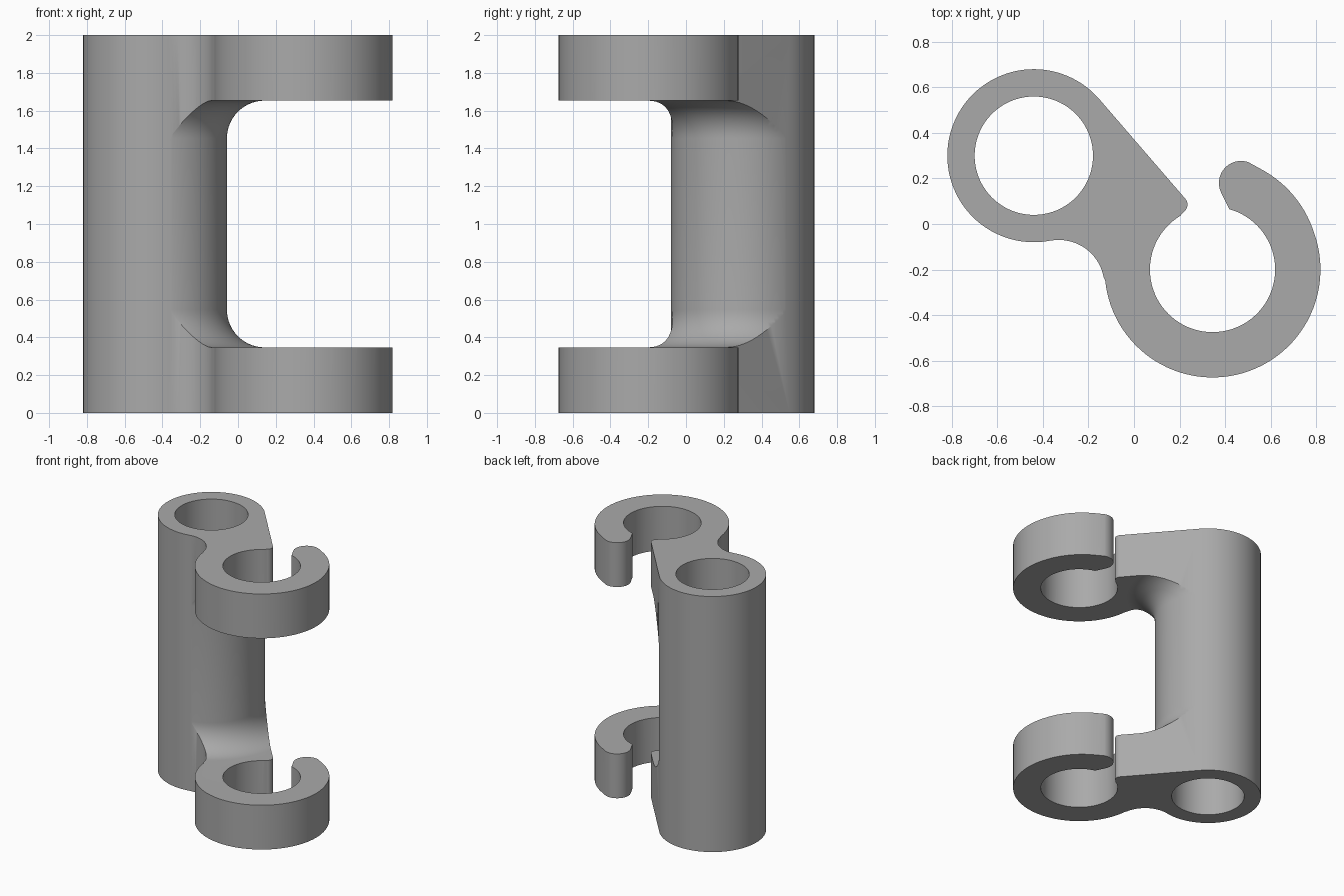
import bpy, bmesh
from math import cos, sin, radians

cube = bpy.data.objects.get("Cube")
if cube:
    bpy.data.objects.remove(cube, do_unlink=True)

HEIGHT, ARM = 2.0, 0.347          # total height, clip arm thickness
TUBE, TUBE_R, BORE_R = (-0.44, 0.30), 0.38, 0.26
CLIP, CLIP_R, SEAT_R = (0.345, -0.20), 0.474, 0.275
FILLET = 0.20

grey = bpy.data.materials.new("plain grey")
grey.use_nodes = True
colour = (0.40, 0.40, 0.40, 1)
grey.diffuse_color = colour
grey.node_tree.nodes["Principled BSDF"].inputs["Base Color"].default_value = colour


def arc(centre, r0, a0, a1, n, r1=None):
    """Points along an arc in degrees; the radius may ease from r0 to r1."""
    r1 = r0 if r1 is None else r1
    pts = []
    for i in range(n + 1):
        t = i / n
        a, r = radians(a0 + (a1 - a0) * t), r0 + (r1 - r0) * t
        pts.append((centre[0] + r * cos(a), centre[1] + r * sin(a)))
    return pts


def finish(name, bm):
    bmesh.ops.recalc_face_normals(bm, faces=bm.faces)
    mesh = bpy.data.meshes.new(name)
    bm.to_mesh(mesh)
    bm.free()
    obj = bpy.data.objects.new(name, mesh)
    bpy.context.collection.objects.link(obj)
    mesh.materials.append(grey)
    return obj


def prism(name, outline, z0, z1):
    bm = bmesh.new()
    face = bm.faces.new([bm.verts.new((x, y, z0)) for x, y in outline])
    top = bmesh.ops.extrude_face_region(bm, geom=[face])["geom"]
    verts = [v for v in top if isinstance(v, bmesh.types.BMVert)]
    bmesh.ops.translate(bm, verts=verts, vec=(0, 0, z1 - z0))
    return finish(name, bm)


def ring(name, centre, section, n):
    """Revolve a closed (radius, z) section around a vertical axis."""
    bm = bmesh.new()
    loops = []
    for i in range(n):
        a = radians(360 * i / n)
        loops.append([bm.verts.new((centre[0] + r * cos(a), centre[1] + r * sin(a), z))
                      for r, z in section])
    m = len(section)
    for i in range(n):
        p, q = loops[i], loops[(i + 1) % n]
        for j in range(m):
            k = (j + 1) % m
            bm.faces.new((p[j], q[j], q[k], p[k]))
    return finish(name, bm)


# Plan outline: tube, concave blend, open hook with rounded tip, small lip
outline = (arc(TUBE, TUBE_R, 40.8, 281, 64)
           + arc((-0.33, -0.27), FILLET, 101, 5.9, 20)[1:-1]
           + arc(CLIP, CLIP_R, 185.9, 380, 56)
           + arc(CLIP, CLIP_R, 380, 425, 14, 0.490)[1:]
           + arc((0.47, 0.18), 0.097, 70, 205, 20)
           + arc(CLIP, SEAT_R, 74.5, -239, 72)
           + arc((0.195, 0.085), 0.04, -60, 40.8, 12))
bracket = prism("clip_bracket", outline, 0, HEIGHT)

# Space between the arms, with fillets running up to the tube
inner = TUBE_R + 0.001
lower = arc((inner + FILLET, ARM + FILLET), FILLET, 270, 180, 14)
upper = [(r, HEIGHT - z) for r, z in reversed(lower)]
gap = ring("gap_cutter", TUBE, [(2.0, ARM)] + lower + upper + [(2.0, HEIGHT - ARM)], 128)

# Bore through the tube
bore = prism("bore_cutter", arc(TUBE, BORE_R, 0, 360, 80)[:-1], -0.1, HEIGHT + 0.1)

bpy.ops.object.select_all(action="DESELECT")
bpy.context.view_layer.objects.active = bracket
bracket.select_set(True)
for cutter in (gap, bore):
    cutter.hide_render = True
    mod = bracket.modifiers.new(cutter.name, "BOOLEAN")
    mod.operation, mod.solver, mod.object = "DIFFERENCE", "EXACT", cutter
    bpy.ops.object.modifier_apply(modifier=mod.name)
    bpy.data.objects.remove(cutter, do_unlink=True)
bpy.ops.object.shade_smooth_by_angle(angle=radians(30))
